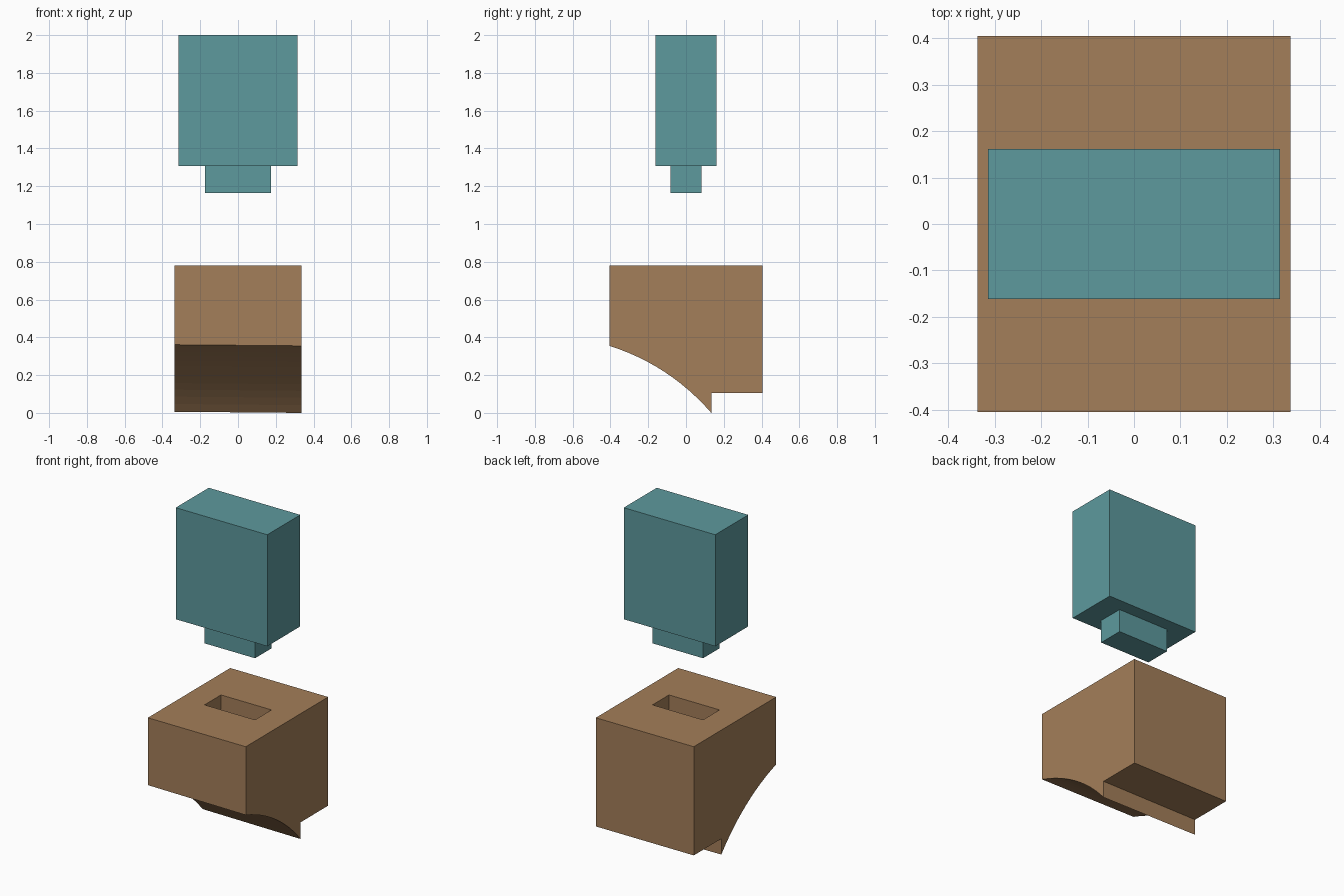
import bpy, bmesh, math
from mathutils import Vector

if "Cube" in bpy.data.objects:
    bpy.data.objects.remove(bpy.data.objects["Cube"])

TENON_X, TENON_Y, TENON_LEN = 0.174, 0.081, 0.143


def finish(name, bm, colour=None):
    bmesh.ops.recalc_face_normals(bm, faces=bm.faces)
    mesh = bpy.data.meshes.new(name)
    bm.to_mesh(mesh)
    bm.free()
    obj = bpy.data.objects.new(name, mesh)
    bpy.context.collection.objects.link(obj)
    if colour:
        mat = bpy.data.materials.new(name + "_colour")
        mat.diffuse_color = colour
        mat.use_nodes = True
        mat.node_tree.nodes["Principled BSDF"].inputs["Base Color"].default_value = mat.diffuse_color
        mesh.materials.append(mat)
    return obj


def box(hx, hy, z0, z1):
    bm = bmesh.new()
    bmesh.ops.create_cube(bm, size=2)
    for v in bm.verts:
        v.co = (v.co.x * hx, v.co.y * hy, z1 if v.co.z > 0 else z0)
    return bm


# Upper post: block with a shouldered tenon extruded from its underside
bm = box(0.315, 0.162, 1.306, 2.0)
bottom = min(bm.faces, key=lambda f: f.calc_center_median().z)
bottom = bmesh.ops.extrude_discrete_faces(bm, faces=[bottom])["faces"][0]
for v in bottom.verts:
    v.co.x = math.copysign(TENON_X, v.co.x)
    v.co.y = math.copysign(TENON_Y, v.co.y)
bottom = bmesh.ops.extrude_discrete_faces(bm, faces=[bottom])["faces"][0]
for v in bottom.verts:
    v.co.z -= TENON_LEN
finish("tenon_post", bm, (0.11, 0.32, 0.34, 1))

# Lower block: side profile with a hollowed front underside, extruded across x
start, end, sag, steps = Vector((-0.405, 0.355)), Vector((0.134, 0.0)), 0.045, 12
normal = Vector((start.y - end.y, end.x - start.x)).normalized()
curve = []
for i in range(steps + 1):
    t = i / steps
    curve.append(start.lerp(end, t) + normal * (4 * sag * t * (1 - t)))
profile = [tuple(p) for p in curve] + [(0.134, 0.104), (0.405, 0.104),
                                       (0.405, 0.78), (-0.405, 0.78)]
bm = bmesh.new()
sides = []
for x, lift in ((-0.337, 0.006), (0.337, 0.0)):
    # the hollow is cut very slightly higher on the left
    sides.append([bm.verts.new((x, y, z + (lift if i <= steps else 0)))
                  for i, (y, z) in enumerate(profile)])
for ring in sides:
    bm.faces.new(ring)
n = len(profile)
for i in range(n):
    j = (i + 1) % n
    bm.faces.new((sides[0][i], sides[0][j], sides[1][j], sides[1][i]))
block = finish("mortise_block", bm, (0.37, 0.21, 0.10, 1))

# Mortise pocket in the top of the block
cutter = finish("mortise_cutter", box(TENON_X, TENON_Y, 0.78 - TENON_LEN, 0.9))
cut = block.modifiers.new("mortise", 'BOOLEAN')
cut.operation = 'DIFFERENCE'
cut.solver = 'EXACT'
cut.object = cutter
cutter.hide_render = True
cutter.display_type = 'WIRE'
